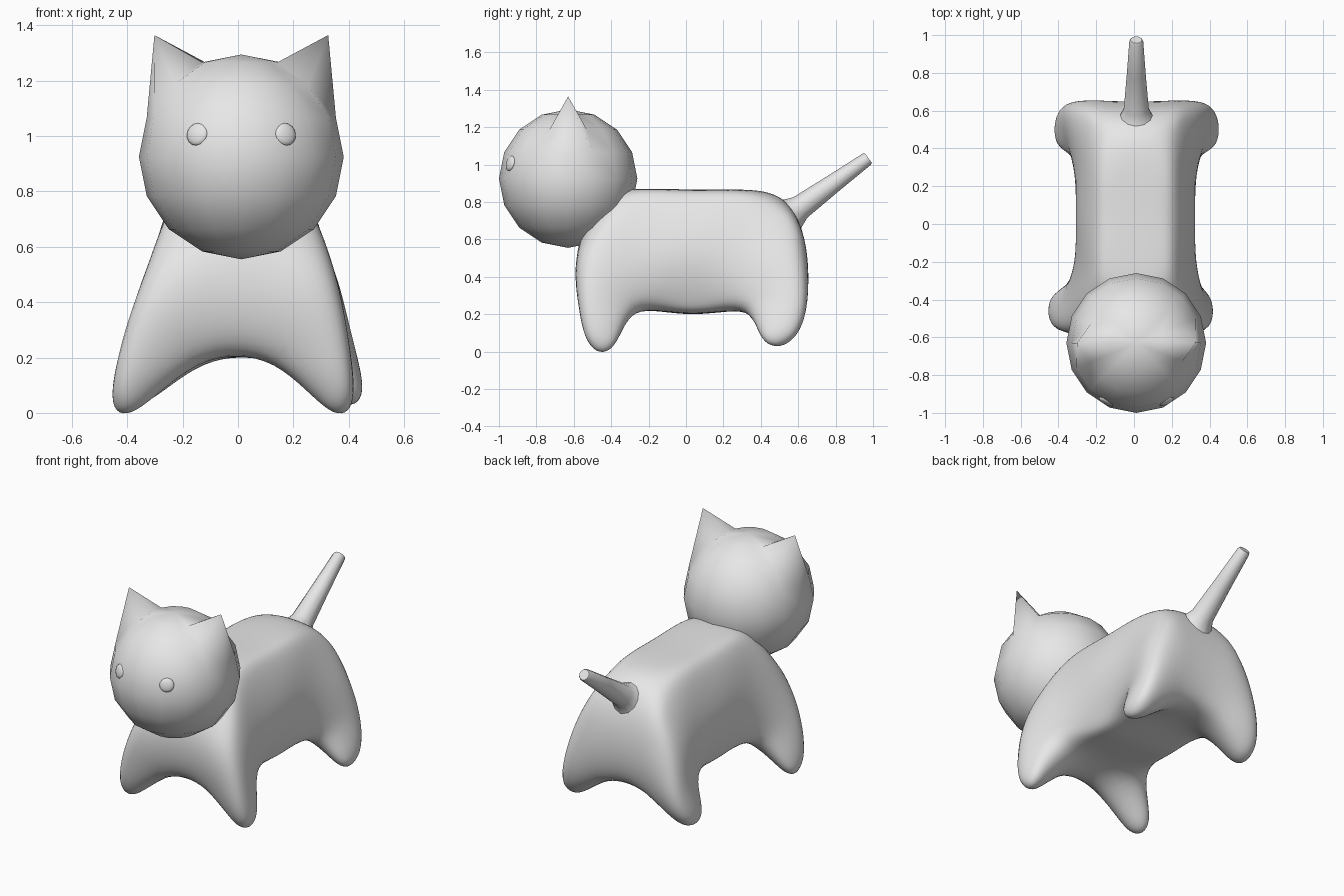
import bpy, bmesh
from mathutils import Vector, Matrix

old = bpy.data.objects.get("Cube")
if old:
    bpy.data.objects.remove(old, do_unlink=True)

grey = bpy.data.materials.new("plain_grey")
grey.use_nodes = True
colour = (0.8, 0.8, 0.8, 1)
grey.diffuse_color = colour
grey.node_tree.nodes["Principled BSDF"].inputs["Base Color"].default_value = colour


def finish(bm, name):
    """Turn a bmesh into a smooth shaded grey object."""
    bmesh.ops.recalc_face_normals(bm, faces=bm.faces)
    for f in bm.faces:
        f.smooth = True
    mesh = bpy.data.meshes.new(name)
    bm.to_mesh(mesh)
    bm.free()
    mesh.materials.append(grey)
    obj = bpy.data.objects.new(name, mesh)
    bpy.context.collection.objects.link(obj)
    return obj


# Body with four legs: a block layout, i across, j front to back, k upwards
def surface_point(i, j, k):
    side = -1 if i < 2 else 1
    outer = i in (0, 3)
    end = {0: 1, 4: -1}.get(j, 0)
    lean = 0.008    # the legs sit slightly off centre
    if k == 3:      # back
        x = (0.245 if j == 0 else 0.23) if outer else 0.11
        y = (-0.45, -0.27, 0.03, 0.32, 0.54)[j] + 0.03 * outer * (j == 0)
        z = (0.79, 0.865, 0.865, 0.86, 0.785)[j] - 0.07 * outer
    elif k == 2:    # flanks, chest and rump
        x = 0.318 if outer else 0.11
        y = (-0.58, -0.27, 0.03, 0.33, 0.645)[j] + 0.05 * end * outer
        z = 0.53
    elif k == 1:    # belly and tops of the legs
        x = (0.393, 0.34, 0.268, 0.34, 0.385)[j] if outer else 0.16
        y = (-0.55, -0.295, 0.03, 0.35, 0.62)[j] + 0.02 * end * (not outer)
        z = 0.27 if outer else 0.203
        lean = (-0.01, 0, 0.008, 0.01, 0.014)[j]
    else:           # feet
        x = 0.42 if outer else 0.345
        y = (-0.51, -0.385, 0, 0.42, 0.56)[j]
        y += (0.02, -0.02, 0, 0.02, -0.02)[j] * (not outer)
        z = (0.065 if outer else 0.03) + 0.025 * (j > 2)
        lean = 0.014 if j > 2 else -0.018
    return Vector((side * x + lean, y, z))


cells = {(i, j, k) for i in range(3) for j in range(4) for k in (1, 2)}
cells |= {(i, j, 0) for i in (0, 2) for j in (0, 3)}
bm = bmesh.new()
corner = {}


def vert(key):
    if key not in corner:
        corner[key] = bm.verts.new(surface_point(*key))
    return corner[key]


for cell in sorted(cells):
    for axis in range(3):
        for step in (0, 1):
            beside = list(cell)
            beside[axis] += 2 * step - 1
            if tuple(beside) in cells:
                continue
            loop = []
            for u, v in ((0, 0), (1, 0), (1, 1), (0, 1)):
                key = list(cell)
                key[axis] += step
                key[(axis + 1) % 3] += u
                key[(axis + 2) % 3] += v
                loop.append(vert(tuple(key)))
            bm.faces.new(loop)


def limit_position(v):
    """Where a cage vertex lands on the subdivided surface."""
    n = len(v.link_edges)
    near = [e.other_vert(v) for e in v.link_edges]
    total = v.co * n * n
    for w in near:
        total += 4 * w.co
    for f in v.link_faces:
        for w in f.verts:
            if w != v and w not in near:
                total += w.co
    return total / (n * (n + 5))


# Grow the cage until the smoothed surface passes through the points
target = {v: v.co.copy() for v in bm.verts}
for _ in range(7):
    shift = {v: target[v] - limit_position(v) for v in bm.verts}
    for v, d in shift.items():
        v.co += 0.9 * d
body = finish(bm, "body_and_legs")
smooth = body.modifiers.new("smooth", 'SUBSURF')
smooth.levels = smooth.render_levels = 3

# Head: coarse ball with two points pulled out into ears
head_centre = Vector((0.012, -0.63, 0.925))
radius = 0.37
bm = bmesh.new()
bmesh.ops.create_uvsphere(bm, u_segments=16, v_segments=8, radius=radius)
for side in (-1, 1):
    spot = Vector((side, 0, 1)).normalized() * radius
    tip = min(bm.verts, key=lambda v: (v.co - spot).length)
    tip.co = (side * 0.314, 0, 0.44)
bmesh.ops.translate(bm, verts=bm.verts, vec=head_centre)
finish(bm, "head_with_ears")

# Eyes: flattened beads set into the face
for side, name in ((-1, "right_eye"), (1, "left_eye")):
    out = Vector((side * 0.165, -0.32, 0.085)).normalized()
    place = (Matrix.Translation(head_centre + out * (radius - 0.013))
             @ out.to_track_quat('Z', 'Y').to_matrix().to_4x4()
             @ Matrix.Diagonal((0.042, 0.042, 0.015, 1)))
    bm = bmesh.new()
    bmesh.ops.create_uvsphere(bm, u_segments=16, v_segments=8, radius=1, matrix=place)
    finish(bm, name)

# Tail: flared at the root, tapering to a blunt tip
root = Vector((0.012, 0.52, 0.705))
tip = Vector((0.012, 0.975, 1.035))
turn = (tip - root).to_track_quat('Z', 'Y')
bm = bmesh.new()
rings = []
for t, r in ((0, 0.14), (0.1, 0.09), (0.2, 0.066), (0.6, 0.05), (0.98, 0.037), (1, 0.031)):
    place = Matrix.Translation(root.lerp(tip, t)) @ turn.to_matrix().to_4x4()
    made = bmesh.ops.create_circle(bm, segments=12, radius=r, matrix=place)
    rings.append(made["verts"])
for a, b in zip(rings, rings[1:]):
    for n in range(12):
        m = (n + 1) % 12
        bm.faces.new((a[n], a[m], b[m], b[n]))
bm.faces.new(rings[0])
bm.faces.new(rings[-1])
tail = finish(bm, "tail")
bpy.context.view_layer.objects.active = tail
tail.select_set(True)
bpy.ops.object.shade_smooth_by_angle(angle=0.8)
